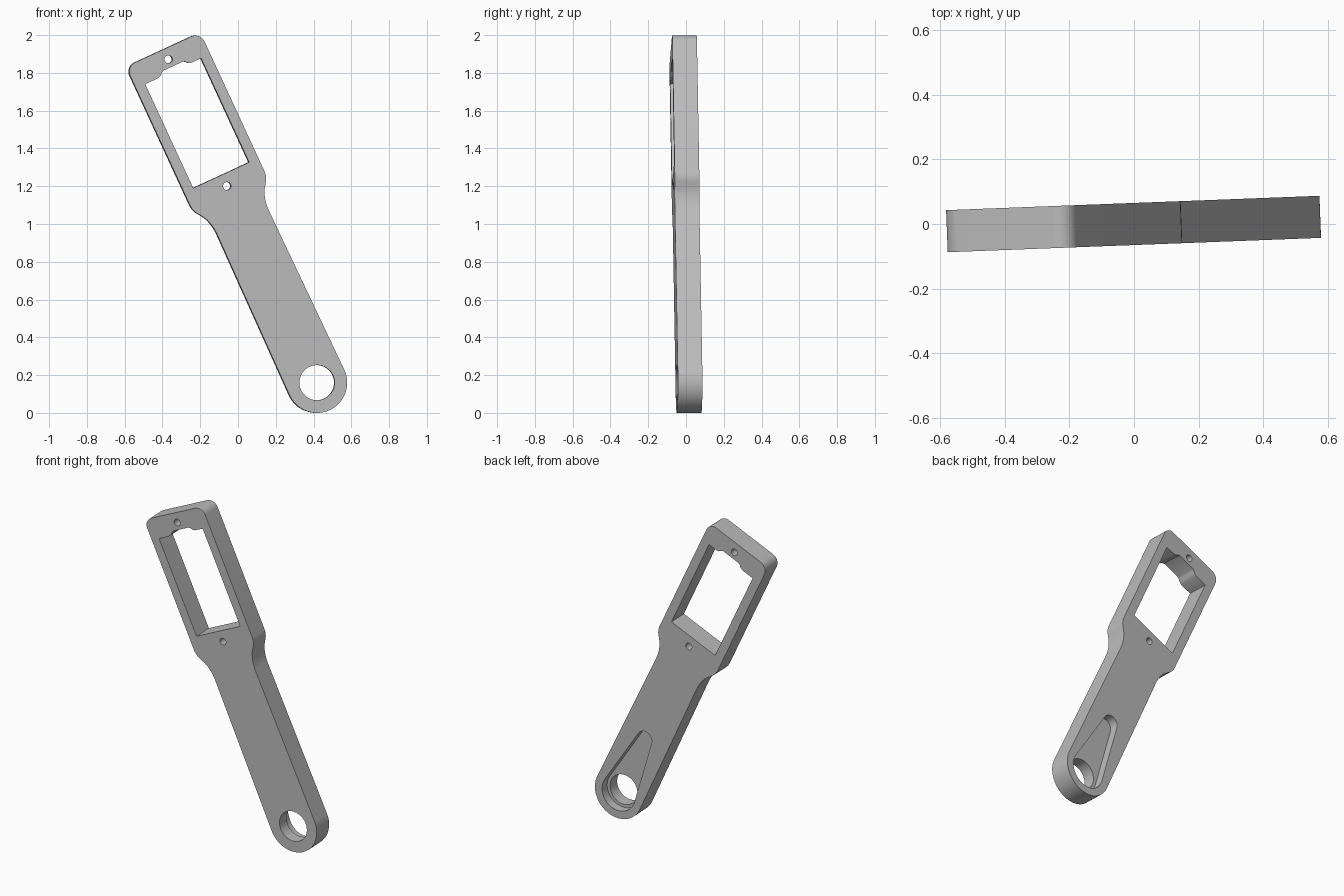
import bpy, bmesh, math
from mathutils import Matrix

if "Cube" in bpy.data.objects:
    bpy.data.objects.remove(bpy.data.objects["Cube"], do_unlink=True)

HALF = 0.065       # half the plate thickness
HEAD = 0.217       # half the head width
TOP = 1.943        # head end, measured from the pivot hole


def arc(cx, cz, r, start, end, n):
    """Points on an arc, angles in degrees."""
    angles = [math.radians(start + (end - start) * i / n) for i in range(n + 1)]
    return [(cx + r * math.cos(t), cz + r * math.sin(t)) for t in angles]


def circle(cx, cz, r, n=48):
    return arc(cx, cz, r, 0, 360, n)[:-1]


def prism(name, outline, y0, y1):
    """Extrude an x-z outline from y0 to y1."""
    bm = bmesh.new()
    face = bm.faces.new([bm.verts.new((x, y0, z)) for x, z in outline])
    new = bmesh.ops.extrude_face_region(bm, geom=[face])["geom"]
    verts = [g for g in new if isinstance(g, bmesh.types.BMVert)]
    bmesh.ops.translate(bm, verts=verts, vec=(0, y1 - y0, 0))
    bmesh.ops.recalc_face_normals(bm, faces=bm.faces)
    mesh = bpy.data.meshes.new(name)
    bm.to_mesh(mesh)
    bm.free()
    obj = bpy.data.objects.new(name, mesh)
    bpy.context.collection.objects.link(obj)
    return obj


# Plate outline: round pivot end, waisted shoulder, rounded head corners
r = 0.053
shoulder = [(0.151, 0.94), (0.153, 0.97), (0.159, 1.0), (0.167, 1.025),
            (0.178, 1.047), (0.198, 1.076), (0.207, 1.09), (0.214, 1.108),
            (HEAD, 1.13)]
right = arc(0, 0, 0.16, -90, 0, 24) + shoulder
right += arc(HEAD - r, TOP - r, r, 0, 90, 10)
left = [(-x, z) for x, z in reversed(right[1:])]
arm = prism("lever_arm", right + left, -HALF, HALF)

# Window with a shallow relief in its upper edge
window = [(-0.163, 1.21), (0.163, 1.21), (0.163, 1.816), (0.105, 1.817),
          (0.092, 1.821), (0.083, 1.832), (0.07, 1.841), (-0.045, 1.841),
          (-0.058, 1.835), (-0.068, 1.824), (-0.088, 1.816), (-0.163, 1.816)]

# Tapered pocket behind the pivot hole
big, small, reach = 0.112, 0.05, 0.42
tilt = math.degrees(math.asin((big - small) / reach))
pocket = arc(0, 0, big, 180 - tilt, 360 + tilt, 40)
pocket += arc(0, reach, small, tilt, 180 - tilt, 20)

cutters = [
    prism("window_cutter", window, -0.2, 0.2),
    prism("pivot_cutter", circle(0, 0, 0.093), -0.2, 0.2),
    prism("lower_screw_cutter", circle(0.004, 1.145, 0.021, 24), -0.2, 0.2),
    prism("upper_screw_cutter", circle(0.004, 1.884, 0.021, 24), -0.2, 0.2),
    prism("pocket_cutter", pocket, HALF - 0.055, 0.2),
]
bpy.context.view_layer.objects.active = arm
for cutter in cutters:
    cutter.hide_render = True
    mod = arm.modifiers.new(cutter.name, "BOOLEAN")
    mod.operation = "DIFFERENCE"
    mod.solver = "EXACT"
    mod.object = cutter
    bpy.ops.object.modifier_apply(modifier=mod.name)
    bpy.data.objects.remove(cutter, do_unlink=True)

# Lean the arm and give it its slight turn
arm.data.transform(Matrix.Rotation(math.radians(2.2), 4, "Z")
                   @ Matrix.Translation((0.416, 0, 0.16))
                   @ Matrix.Rotation(math.radians(-24.8), 4, "Y"))

# Plain grey finish
grey = bpy.data.materials.new("plain_grey")
grey.use_nodes = True
colour = (0.5, 0.5, 0.5, 1)
grey.diffuse_color = colour
grey.node_tree.nodes["Principled BSDF"].inputs["Base Color"].default_value = colour
arm.data.materials.clear()
arm.data.materials.append(grey)

bpy.ops.object.select_all(action="DESELECT")
arm.select_set(True)
bpy.ops.object.shade_smooth_by_angle(angle=math.radians(30))
